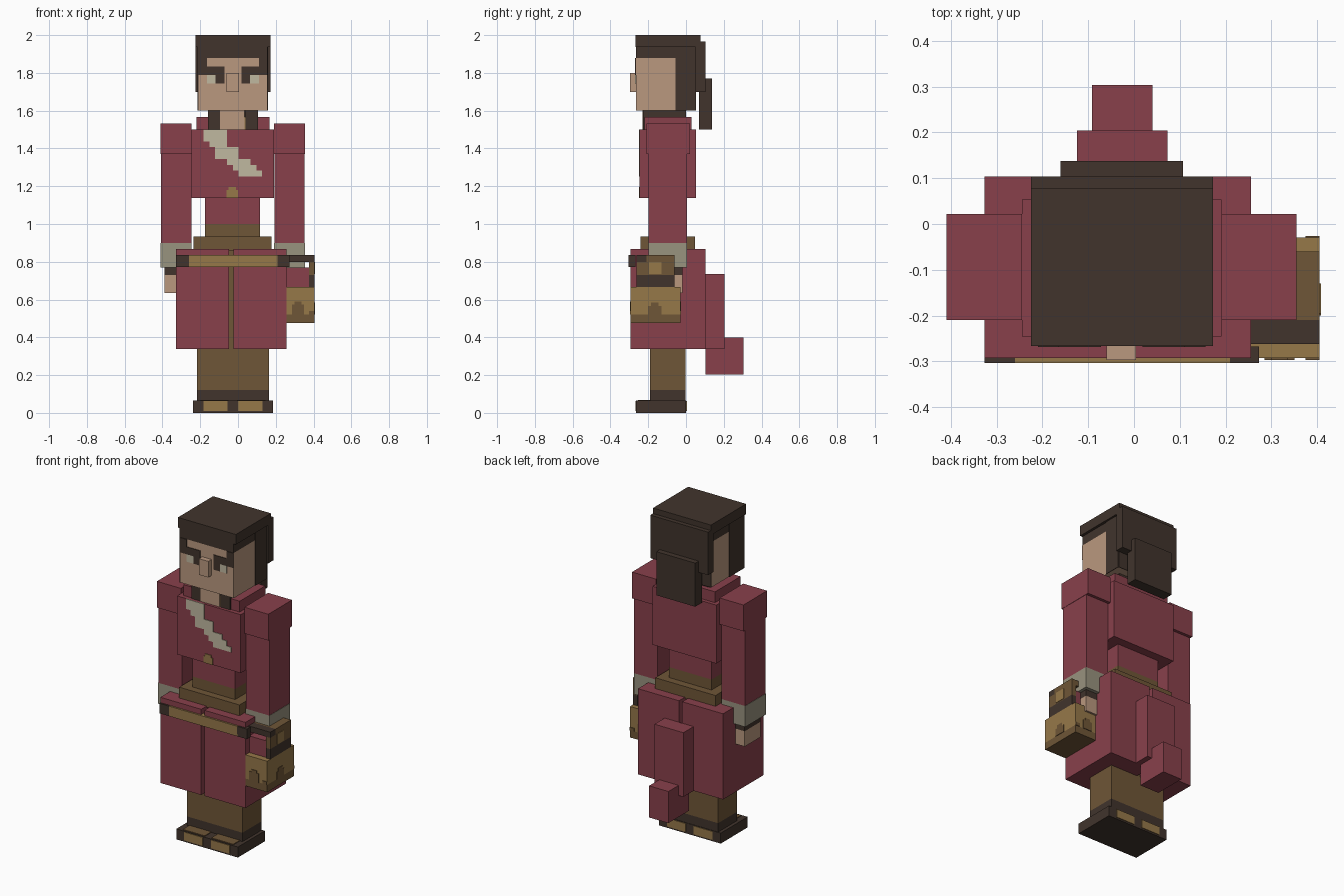
import bpy
import bmesh
from mathutils import Vector

if "Cube" in bpy.data.objects:
    bpy.data.objects.remove(bpy.data.objects["Cube"], do_unlink=True)

AXIS = -.027          # middle of the body
THIN = .004           # thickness of painted plates


def material(name, hexcode):
    """Make one flat material from a display colour."""
    parts = [int(hexcode[i:i + 2], 16) / 255 for i in (0, 2, 4)]
    colour = [c / 12.92 if c < .04 else ((c + .055) / 1.055) ** 2.4 for c in parts] + [1]
    mat = bpy.data.materials.new(name)
    mat.use_nodes = True
    mat.diffuse_color = colour
    shader = mat.node_tree.nodes["Principled BSDF"]
    shader.inputs["Base Color"].default_value = colour
    shader.inputs["Roughness"].default_value = 1
    return mat


red = material("wine_red_cloth", "89404B")
hair = material("dark_hair_brown", "41342C")
skin = material("skin", "BA987F")
cream = material("cream_cloth", "C0B9A0")
cuff = material("grey_cuff", "99937F")
brown = material("leather_brown", "6F5637")
tan = material("tan_leather", "967849")


def add_box(bm, x, y, z):
    """Add a box spanning the given ranges to a mesh."""
    made = bmesh.ops.create_cube(bm, size=1)["verts"]
    for v in made:
        v.co = Vector([sum(r) / 2 + c * (r[1] - r[0]) for r, c in zip((x, y, z), v.co)])


def finish(name, bm, mat):
    mesh = bpy.data.meshes.new(name)
    bm.to_mesh(mesh)
    bm.free()
    mesh.materials.append(mat)
    obj = bpy.data.objects.new(name, mesh)
    bpy.context.collection.objects.link(obj)
    return obj


def box(name, mat, x, y, z):
    bm = bmesh.new()
    add_box(bm, x, y, z)
    return finish(name, bm, mat)


def pair(name, mat, x, y, z):
    """Box on the right side plus its mirror image on the left."""
    box("right_" + name, mat, x, y, z)
    box("left_" + name, mat, (2 * AXIS - x[1], 2 * AXIS - x[0]), y, z)


def paint(name, mat, key, rows, left, top, cell, y):
    """Thin plates on a front face, laid out by a character grid."""
    bm = bmesh.new()
    for r, row in enumerate(rows):
        for c, char in enumerate(row):
            if char == key:
                x, z = left + c * cell, top - r * cell
                add_box(bm, (x, x + cell), (y - THIN, y), (z - cell, z))
    return finish(name, bm, mat)


# Head and hair
HEAD_X, HEAD_Y = (-.21, .156), (-.265, .05)
HAIR_X = (-.225, .172)
box("head", skin, HEAD_X, HEAD_Y, (1.6, 1.88))
box("hairline", hair, HEAD_X, HEAD_Y, (1.88, 1.94))
box("hair_cap", hair, HAIR_X, (-.267, .077), (1.937, 2))
box("hair_back", hair, HAIR_X, (.05, .104), (1.7, 1.966))
box("hair_nape", hair, HEAD_X, (.05, .05 + THIN), (1.6, 1.7))
box("ponytail", hair, (-.16, .107), (.07, .138), (1.5, 1.77))
box("hair_left_side", hair, (.156, .156 + THIN), (-.055, .05), (1.6, 1.94))
box("hair_right_side", hair, (-.21 - THIN, -.21), (-.265, -.12), (1.6, 1.94))
box("nose", skin, (-.06, .004), (-.297, -.265), (1.7, 1.8))

FACE = ["h......h",
        "hhh..hhh",
        ".eh..he."]
paint("brows", hair, "h", FACE, -.21, 1.88, .0458, -.265)
paint("eyes", cream, "e", FACE, -.21, 1.88, .0458, -.265)

# Neck and collar
box("neck", skin, (-.095, .035), (-.23, 0), (1.5, 1.6))
pair("neck_hair", hair, (-.16, -.095), (-.228, 0), (1.5, 1.6))
box("collar", red, (-.22, .166), (-.22, .03), (1.5, 1.567))
box("collar_scarf", cream, (-.145, -.028), (-.22 - THIN, -.22), (1.5, 1.567))
box("collar_clasp", tan, (-.028, .04), (-.22 - THIN, -.22), (1.5, 1.567))

# Chest with a diagonal sash
box("chest", red, (-.245, .191), (-.246, .053), (1.138, 1.5))
SASH = ["..ssss",
        "..ssss",
        "...sss",
        "....ssss",
        "....ssss",
        "......ssss",
        ".......ssss",
        "........ssss"]
paint("sash", cream, "s", SASH, -.245, 1.5, .0311, -.246)
box("chest_buckle", tan, (-.06, 0), (-.25, -.246), (1.138, 1.18))
box("chest_buckle_top", tan, (-.05, -.01), (-.25, -.246), (1.18, 1.195))

# Waist and belt
box("waist", red, (-.175, .117), (-.195, 0), (1, 1.138))
box("waist_wrap", brown, (-.175, .117), (-.195, 0), (.93, 1))
box("belt", brown, (-.235, .178), (-.24, .047), (.86, .935))

# Arms
ARM_X = (-.409, -.245)
pair("shoulder", red, ARM_X, (-.21, .022), (1.37, 1.533))
pair("sleeve", red, (-.407, -.247), (-.198, .004), (.9, 1.37))
pair("cuff", cuff, ARM_X, (-.198, .004), (.77, .9))
pair("wrist", hair, (-.39, -.265), (-.175, -.018), (.73, .77))
pair("hand", skin, (-.39, -.265), (-.175, -.018), (.635, .73))

# Split skirt, front strap and back tails
SKIRT_Y, SKIRT_Z = (-.293, .104), (.337, .868)
box("skirt_right", red, (-.327, -.047), SKIRT_Y, SKIRT_Z)
box("skirt_left", red, (-.025, .256), SKIRT_Y, SKIRT_Z)
STRAP_Y, STRAP_Z = (-.304, -.268), (.773, .835)
box("front_strap", tan, (-.26, .21), STRAP_Y, STRAP_Z)
pair("strap_end", hair, (-.327, -.26), STRAP_Y, STRAP_Z)
box("upper_tail", red, (-.125, .073), (.104, .204), (.337, .735))
box("lower_tail", red, (-.092, .04), (.104, .304), (.204, .4))

# Legs and shoes
box("trousers", brown, (-.218, .164), (-.19, -.003), (.12, .86))
box("trouser_hem", hair, (-.218, .164), (-.19, -.003), (.06, .12))
box("shoes", hair, (-.238, .184), (-.264, 0), (0, .065))
pair("toe_patch", tan, (-.183, -.055), (-.264 - THIN, -.264), (.01, .062))
pair("heel_patch", tan, (-.183, -.055), (0, THIN), (.01, .062))
pair("shoe_top", brown, (-.2, -.05), (-.255, -.19), (.065, .065 + THIN))

# Satchel on the left hip
BAG_X, BAG_Y = (.25, .405), (-.293, -.03)
box("satchel", tan, BAG_X, BAG_Y, (.52, .667))
box("satchel_base", brown, BAG_X, BAG_Y, (.475, .52))
for side, y in (("front", (-.293 - THIN, -.293)), ("back", (-.03, -.03 + THIN))):
    box("satchel_stain_" + side, brown, (.285, .35), y, (.52, .575))
    box("satchel_stain_tip_" + side, brown, (.3, .335), y, (.575, .59))
    box("satchel_edge_" + side, brown, (.375, .405), y, (.52, .54))
OUTER = (.404, .404 + THIN)
box("satchel_stain_outer", brown, OUTER, (-.2, -.13), (.52, .565))
box("satchel_stain_outer_tip", brown, OUTER, (-.185, -.145), (.565, .585))
box("satchel_lining", red, (.25, .375), (-.255, -.065), (.667, .77))
FLAP_X, FLAP_Y = (.375, .405), (-.262, -.06)
box("satchel_flap", brown, FLAP_X, FLAP_Y, (.73, .8))
box("satchel_flap_band", hair, FLAP_X, FLAP_Y, (.667, .73))
box("satchel_flap_patch", tan, OUTER, (-.195, -.13), (.735, .8))
box("satchel_handle", brown, BAG_X, (-.21, -.06), (.8, .835))
box("satchel_handle_front", hair, BAG_X, (-.262, -.21), (.8, .835))
